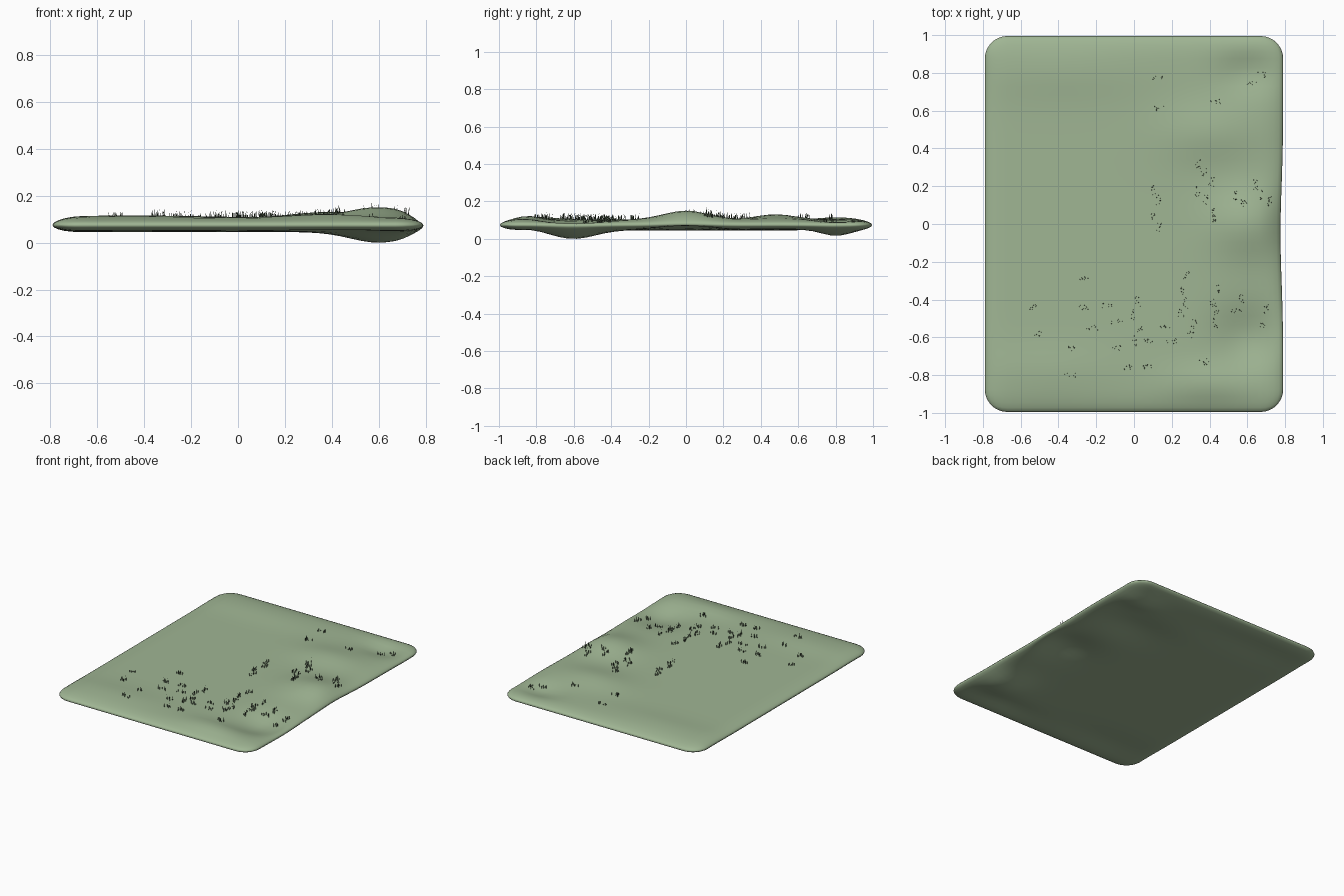
import bpy, bmesh, math, random

random.seed(4)
cube = bpy.data.objects.get("Cube")
if cube:
    bpy.data.objects.remove(cube)

HALF_X, HALF_Y, BAND, THICK, MID = 0.79, 0.995, 0.12, 0.029, 0.07


def material(name, rgb):
    mat = bpy.data.materials.new(name)
    mat.use_nodes = True
    mat.diffuse_color = (*rgb, 1)
    mat.node_tree.nodes["Principled BSDF"].inputs["Base Color"].default_value = (*rgb, 1)
    return mat


def make_object(name, bm, mat):
    mesh = bpy.data.meshes.new(name)
    bm.to_mesh(mesh)
    bm.free()
    mesh.materials.append(mat)
    obj = bpy.data.objects.new(name, mesh)
    bpy.context.collection.objects.link(obj)
    return obj


# Mounds and hollows: centre x, centre y, spread x, spread y, height
BUMPS = [
    (0.6, 0.0, 0.2, 0.17, 0.048),
    (0.4, 0.48, 0.25, 0.15, 0.028),
    (0.6, -0.6, 0.17, 0.16, -0.046),
    (0.6, 0.8, 0.15, 0.1, -0.03),
    (-0.45, -0.78, 0.4, 0.13, 0.013),
    (0.4, -0.84, 0.25, 0.09, 0.02),
    (-0.4, 0.8, 0.5, 0.13, 0.012),
]


def ground(x, y):
    return sum(a * math.exp(-((x - cx) / sx) ** 2 - ((y - cy) / sy) ** 2)
               for cx, cy, sx, sy, a in BUMPS)


def axis(half, steps):
    """Grid lines: even across the core, tighter in the rounded border."""
    core = half - BAND
    inner = [core * (2 * i / steps - 1) for i in range(steps + 1)]
    rim = [core + BAND * math.sin(math.pi / 2 * k / 5) for k in range(1, 6)]
    return [-r for r in reversed(rim)] + inner + rim


def past_core(v, half):
    return math.copysign(max(0, abs(v) - half + BAND) / BAND, v)


def shape(x, y, side):
    """Round the corners and the rim, then add the rolling ground."""
    qx, qy = past_core(x, HALF_X), past_core(y, HALF_Y)
    rx, ry = qx * math.sqrt(1 - qy * qy / 2), qy * math.sqrt(1 - qx * qx / 2)
    x, y = x + (rx - qx) * BAND, y + (ry - qy) * BAND
    s = min(1, math.hypot(rx, ry))
    z = MID + ground(x, y) * (1 - 0.75 * s * s) + side * THICK * math.sqrt(1 - s * s)
    if x > 0.5:
        x -= 0.015 * math.exp(-((y + 0.05) / 0.35) ** 2) * (x - 0.5) / 0.3
    return x, y, z


# Padded ground slab: a top and a bottom sheet welded at the rim
bm = bmesh.new()
xs, ys = axis(HALF_X, 28), axis(HALF_Y, 36)
for side in (1, -1):
    rows = [[bm.verts.new(shape(x, y, side)) for x in xs] for y in ys]
    for low, high in zip(rows, rows[1:]):
        for i in range(len(xs) - 1):
            face = [low[i], low[i + 1], high[i + 1], high[i]]
            bm.faces.new(face if side > 0 else face[::-1])
bmesh.ops.remove_doubles(bm, verts=bm.verts, dist=0.0002)
bmesh.ops.recalc_face_normals(bm, faces=bm.faces)
lift = -min(v.co.z for v in bm.verts)
bmesh.ops.translate(bm, vec=(0, 0, lift), verts=bm.verts)
slab = make_object("grassy_ground", bm, material("soft sage green", (0.35, 0.465, 0.295)))
for poly in slab.data.polygons:
    poly.use_smooth = True

# Grass tufts, placed in hundredths: tall clumps run along y, wide ones along x
TALL = [(34, 32), (37, 27), (41, 22), (34, 17), (38, 13), (41, 7), (43, 2),
        (10, 18), (13, 13), (10, 3), (13, -2), (54, 15), (58, 10), (64, 21),
        (67, 16), (72, 12), (2, -41), (0, -48), (3, -56), (0, -62), (28, -28),
        (26, -35), (27, -42), (25, -48), (32, -53), (30, -59), (44, -34),
        (42, -41), (44, -46), (43, -52), (70, -45), (68, -52), (57, -39)]
WIDE = [(13, 77), (13, 61), (43, 65), (62, 74), (68, 79), (-27, -29),
        (-27, -44), (-52, -44), (-52, -58), (-22, -55), (-14, -43), (-9, -52),
        (-9, -66), (-34, -66), (-34, -80), (7, -62), (-4, -76), (7, -76),
        (20, -62), (16, -54), (37, -73), (54, -46)]


def add_blade(bm, x, y):
    z = MID + lift + THICK + ground(x, y)
    height = random.uniform(0.022, 0.036)
    lean = random.uniform(0, math.tau)
    tip = bm.verts.new((x + 0.005 * math.cos(lean), y + 0.005 * math.sin(lean), z + height))
    base = [bm.verts.new((x + 0.0026 * math.cos(lean + k * math.tau / 3),
                          y + 0.0026 * math.sin(lean + k * math.tau / 3), z - 0.006))
            for k in range(3)]
    for k in range(3):
        bm.faces.new((base[k], base[(k + 1) % 3], tip))


bm = bmesh.new()
for tufts, reach_x, reach_y in ((TALL, 0.014, 0.028), (WIDE, 0.03, 0.015)):
    for tx, ty in tufts:
        for _ in range(8):
            add_blade(bm, tx / 100 + random.uniform(-reach_x, reach_x),
                      ty / 100 + random.uniform(-reach_y, reach_y))
make_object("grass_tufts", bm, material("dark grass green", (0.07, 0.1, 0.06)))
